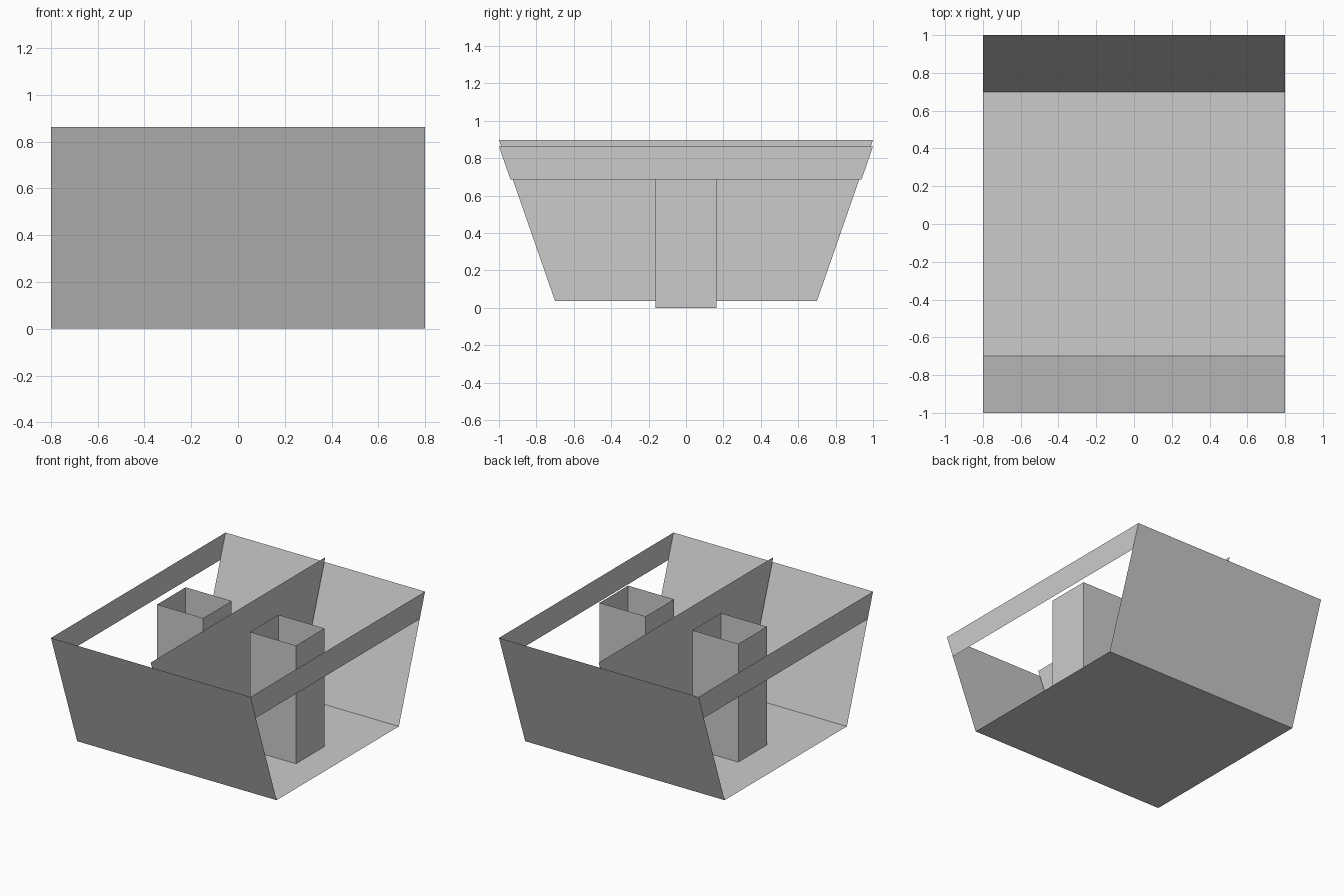
import bpy

if "Cube" in bpy.data.objects:
    bpy.data.objects.remove(bpy.data.objects["Cube"])

H = 0.863          # tray rim height
W = 0.8            # half width of tray


def make(name, verts, faces):
    mesh = bpy.data.meshes.new(name)
    mesh.from_pydata(verts, [], faces)
    obj = bpy.data.objects.new(name, mesh)
    bpy.context.collection.objects.link(obj)
    return obj


def sweep_x(name, profile, x0, x1):
    """Extrude an open (y, z) profile along x into a thin sheet."""
    n = len(profile)
    verts = [(x, y, z) for x in (x0, x1) for y, z in profile]
    return make(name, verts, [(i, i + n, i + n + 1, i + 1) for i in range(n - 1)])


def trapezoid(name, x, z0, z1, y0, y1):
    """Upright sheet facing x, wider at the top."""
    return make(name, [(x, -y0, z0), (x, y0, z0), (x, y1, z1), (x, -y1, z1)], [(0, 1, 2, 3)])


def open_tube(name, x0, x1, y, z):
    """Square tube without top or bottom."""
    ring = [(x0, -y), (x1, -y), (x1, y), (x0, y)]
    verts = [(a, b, h) for h in (0, z) for a, b in ring]
    return make(name, verts, [(i, (i + 1) % 4, (i + 1) % 4 + 4, i + 4) for i in range(4)])


# Floor with sloping front and back walls
sweep_x("tray", [(-1, H), (-0.7, 0), (0.7, 0), (1, H)], -W, W)

# Narrow bands along the top of the open sides
for side, x in (("left", -W), ("right", W)):
    trapezoid(side + "_rim_band", x, 0.687, H, 0.939, 1.0)

# Central divider, raised slightly above the floor and rim
trapezoid("divider", 0, 0.036, 0.898, 0.7, 1.0)

# Hollow square posts on either side of the divider
open_tube("left_post", -0.534, -0.165, 0.163, 0.857)
open_tube("right_post", 0.21, 0.579, 0.163, 0.857)
